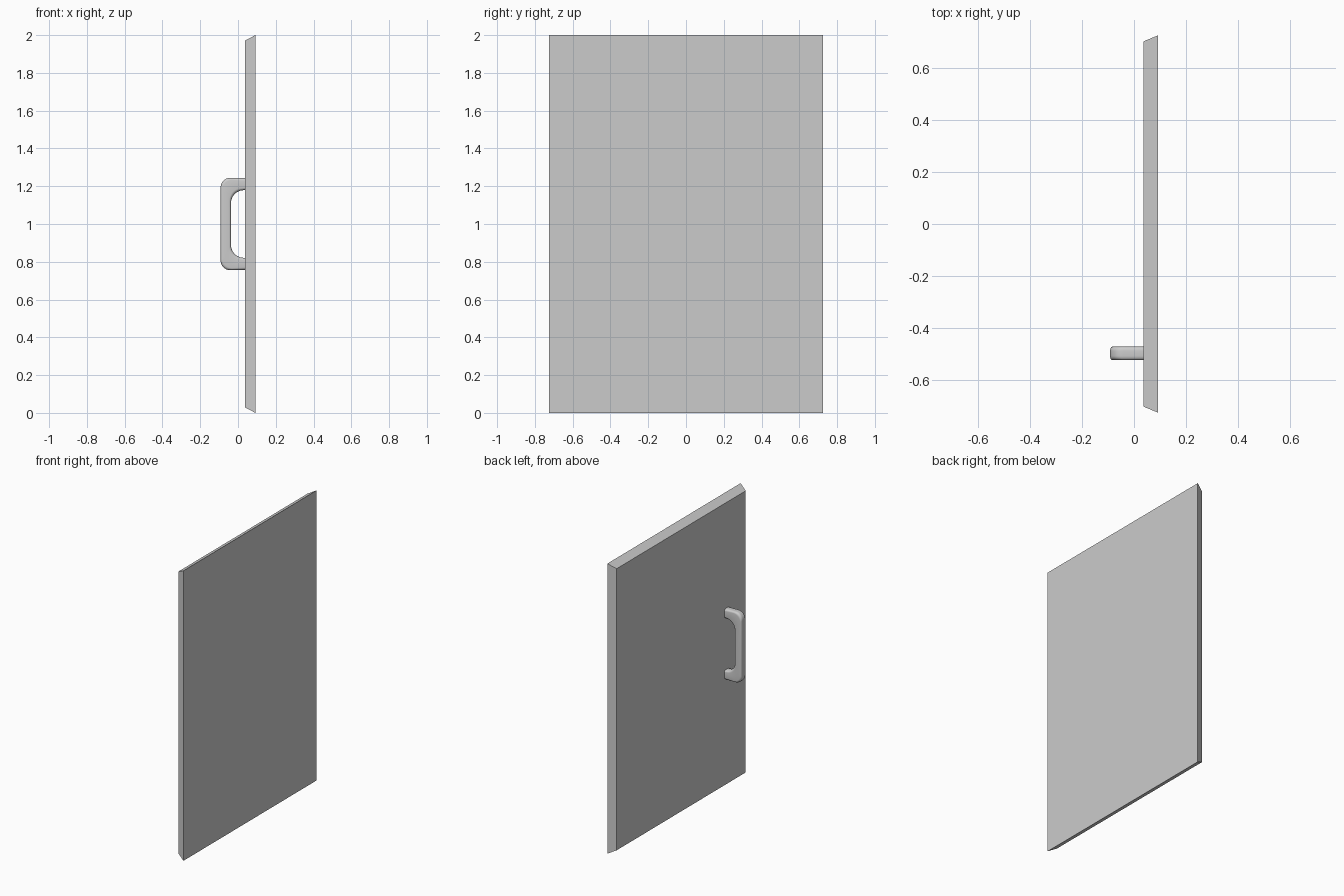
import bpy, bmesh
from math import sin, cos, pi
from mathutils import Vector

if "Cube" in bpy.data.objects:
    bpy.data.objects.remove(bpy.data.objects["Cube"])


def finish(bm, name, smooth):
    bmesh.ops.recalc_face_normals(bm, faces=bm.faces)
    me = bpy.data.meshes.new(name)
    bm.to_mesh(me)
    bm.free()
    ob = bpy.data.objects.new(name, me)
    bpy.context.collection.objects.link(ob)
    if smooth:
        bpy.context.view_layer.objects.active = ob
        ob.select_set(True)
        bpy.ops.object.shade_smooth_by_angle(angle=0.7)
        ob.select_set(False)
    return ob


def bridge(bm, a, b):
    n = len(a)
    for i in range(n):
        bm.faces.new((a[i], a[(i + 1) % n], b[(i + 1) % n], b[i]))


# Door slab: tapered towards the handle side
bm = bmesh.new()
rings = []
for x, hy, hz in ((0.037, 0.703, 0.971), (0.092, 0.726, 1.0)):
    rings.append([bm.verts.new((x, sy * hy, 1 + sz * hz))
                  for sy, sz in ((-1, -1), (1, -1), (1, 1), (-1, 1))])
bridge(bm, *rings)
for r in rings:
    bm.faces.new(r)
finish(bm, "door_panel", False)


# Handle: rounded-rectangle section lofted between outer and inner C-shaped paths
def half_path(x_left, half_h, radius, steps=10):
    pts = [(0.042, half_h)]
    for i in range(steps + 1):
        a = pi / 2 * (1 + i / steps)
        pts.append((x_left + radius + radius * cos(a), half_h - radius + radius * sin(a)))
    return pts


def c_path(*args):
    top = half_path(*args)
    return [Vector((x, 0, 1 + z)) for x, z in top] + \
           [Vector((x, 0, 1 - z)) for x, z in reversed(top)]


def section(outer, inner, half_w=0.026, r=0.016, steps=5):
    mid, u = (outer + inner) / 2, (outer - inner).normalized()
    half_t = (outer - inner).length / 2
    pts = []
    for k, (su, sy) in enumerate(((1, 1), (-1, 1), (-1, -1), (1, -1))):
        for i in range(steps + 1):
            a = pi / 2 * (k + i / steps)
            pts.append(mid + u * (su * (half_t - r) + r * cos(a))
                       + Vector((0, -0.498 + sy * (half_w - r) + r * sin(a), 0)))
    return pts


bm = bmesh.new()
outer = c_path(-0.092, 0.244, 0.05)
inner = c_path(-0.037, 0.179, 0.068)
rings = [[bm.verts.new(p) for p in section(o, i)] for o, i in zip(outer, inner)]
for a, b in zip(rings, rings[1:]):
    bridge(bm, a, b)
bm.faces.new(rings[0])
bm.faces.new(rings[-1])
finish(bm, "pull_handle", True)
